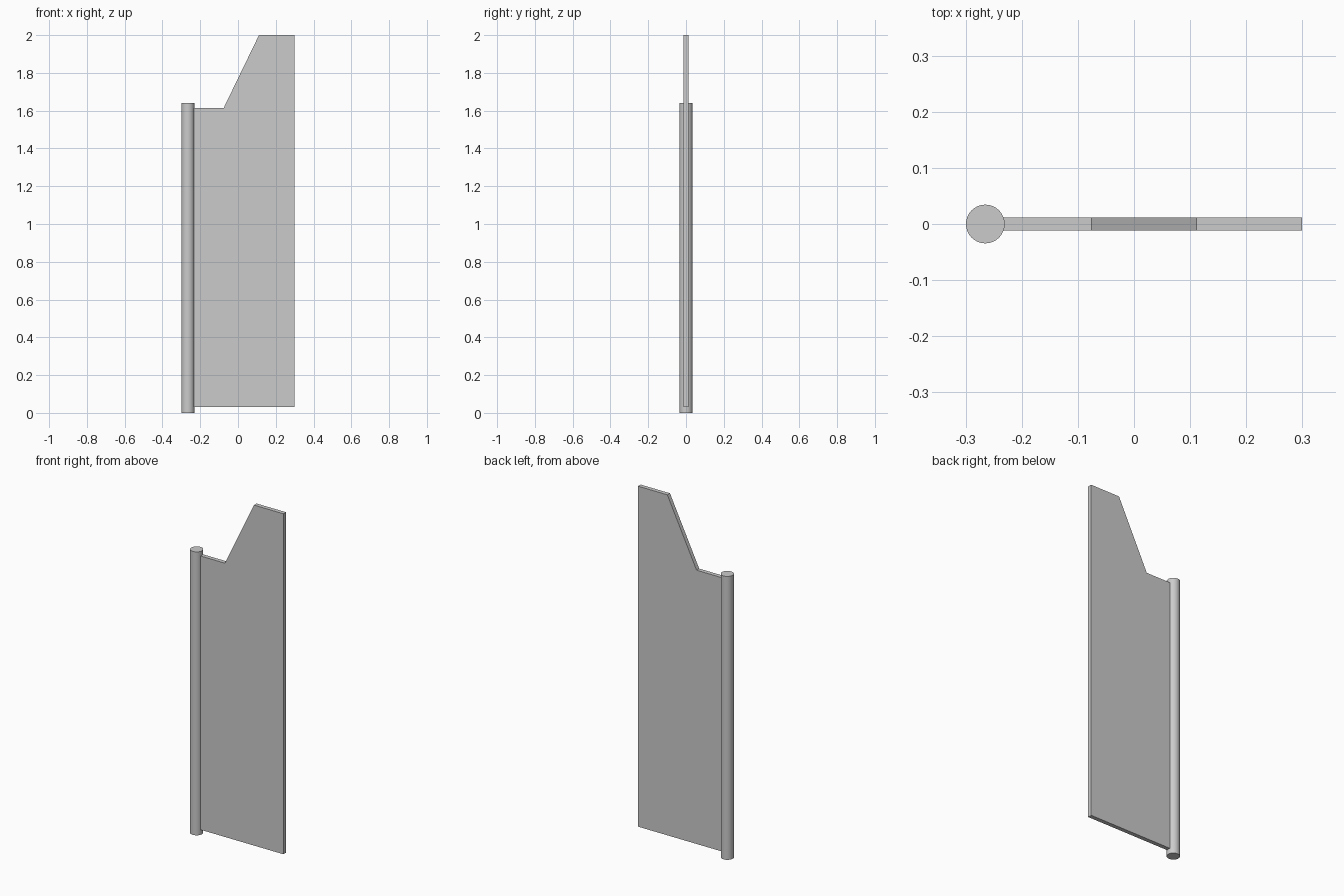
import bpy
import bmesh

if "Cube" in bpy.data.objects:
    bpy.data.objects.remove(bpy.data.objects["Cube"])

HALF_THICKNESS = 0.012
POST_X, POST_RADIUS, POST_HEIGHT = -0.265, 0.0345, 1.64

# Round post
bpy.ops.mesh.primitive_cylinder_add(vertices=32, radius=POST_RADIUS, depth=POST_HEIGHT,
                                    location=(POST_X, 0, POST_HEIGHT / 2))
post = bpy.context.object
post.name = "post"
bpy.ops.object.shade_smooth_by_angle()

# Flat panel with a sloped shoulder, its inner edge tucked into the post
profile = [(-0.235, 0.03), (0.299, 0.03), (0.299, 2.0),
           (0.111, 2.0), (-0.076, 1.614), (-0.235, 1.614)]
bm = bmesh.new()
face = bm.faces.new([bm.verts.new((x, -HALF_THICKNESS, z)) for x, z in profile])
extruded = bmesh.ops.extrude_face_region(bm, geom=[face], use_keep_orig=True)
back = [v for v in extruded["geom"] if isinstance(v, bmesh.types.BMVert)]
bmesh.ops.translate(bm, verts=back, vec=(0, 2 * HALF_THICKNESS, 0))
bmesh.ops.recalc_face_normals(bm, faces=bm.faces)
mesh = bpy.data.meshes.new("panel")
bm.to_mesh(mesh)
bm.free()
panel = bpy.data.objects.new("panel", mesh)
bpy.context.collection.objects.link(panel)
